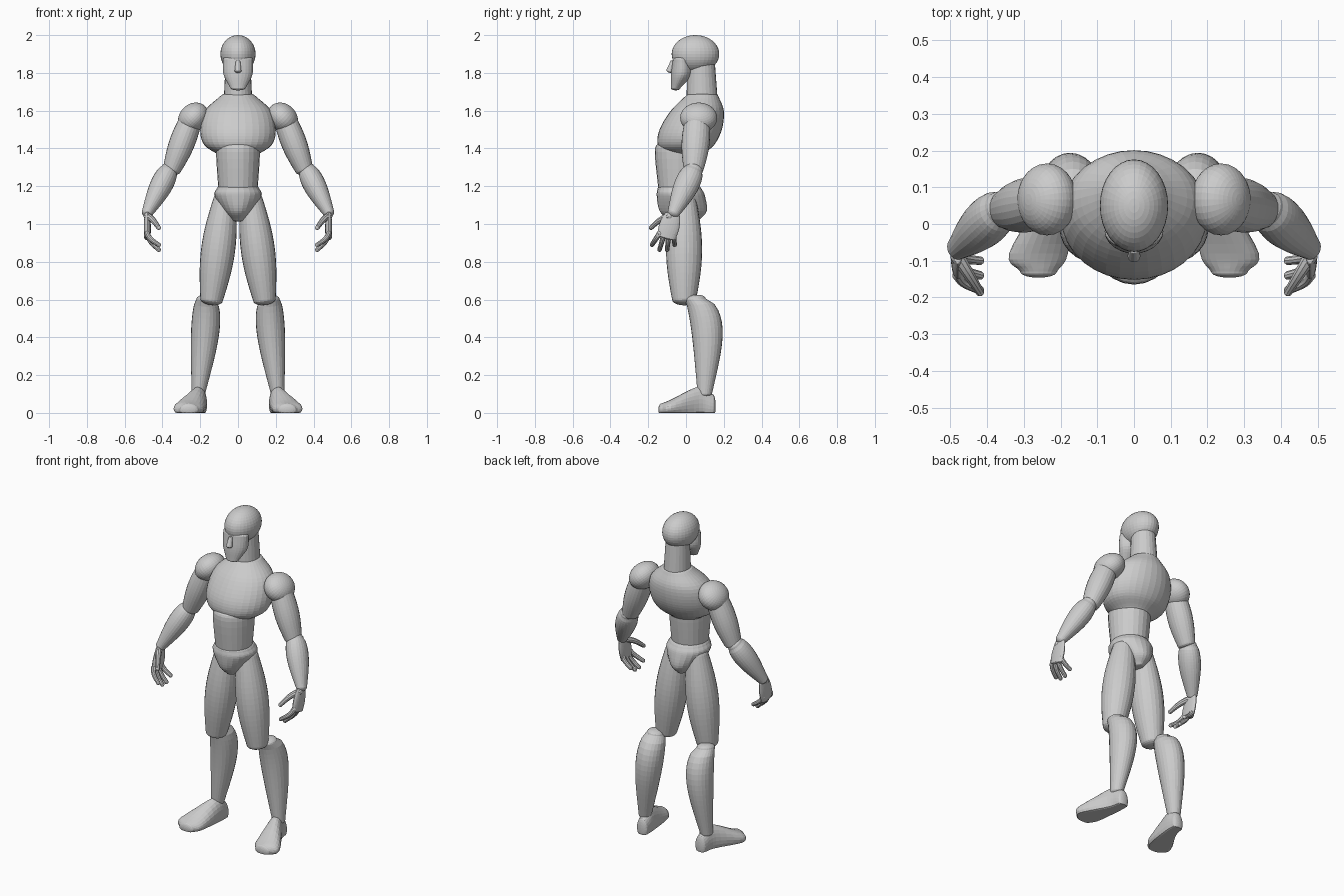
import bpy, bmesh, math
from mathutils import Vector, Matrix

cube = bpy.data.objects.get("Cube")
if cube:
    bpy.data.objects.remove(cube, do_unlink=True)

shade = (.6, .6, .6, 1)
grey = bpy.data.materials.new("mannequin grey")
grey.use_nodes = True
grey.diffuse_color = shade
grey.node_tree.nodes["Principled BSDF"].inputs["Base Color"].default_value = shade

Y, Z = Vector((0, 1, 0)), Vector((0, 0, 1))


def finish(bm, name, side):
    """Turn a bmesh into an object, mirrored for the right side."""
    bm.transform(Matrix.Diagonal((side, 1, 1, 1)))
    bmesh.ops.recalc_face_normals(bm, faces=bm.faces)
    mesh = bpy.data.meshes.new(name)
    bm.to_mesh(mesh)
    bm.free()
    mesh.materials.append(grey)
    bpy.context.collection.objects.link(bpy.data.objects.new(name, mesh))


def ellipsoid(name, centre, radii, tilt=0, side=1):
    bm = bmesh.new()
    bmesh.ops.create_uvsphere(bm, u_segments=32, v_segments=20, radius=1)
    bm.transform(Matrix.Translation(centre) @ Matrix.Rotation(tilt, 4, 'Y')
                 @ Matrix.Diagonal((*radii, 1)))
    finish(bm, name, side)


def dome(section, direction, length):
    """Shrinking sections that round off one end of a tube."""
    centre, normal, width, depth = section
    for step in range(1, 6):
        angle = step * math.pi / 11
        reach = direction * length * min(width, depth) * math.sin(angle)
        scale = math.cos(angle)
        yield centre + normal * reach, normal, width * scale, depth * scale


def tube(name, sections, side=1, cap=.5, sides=24, floor=False):
    """Skin elliptical sections given as (centre, normal, width, depth)."""
    start = list(dome(sections[0], -1, cap))
    sections = start[::-1] + sections + list(dome(sections[-1], 1, cap))
    bm = bmesh.new()
    loops = []
    for centre, normal, width, depth in sections:
        up = Z if abs(normal.y) > .9 else Y
        v = (up - normal * normal.dot(up)).normalized()
        u = v.cross(normal)
        loop = []
        for k in range(sides):
            angle = math.tau * k / sides
            co = centre + u * width * math.cos(angle) + v * depth * math.sin(angle)
            if floor:
                co.z = max(co.z, 0)
            loop.append(bm.verts.new(co))
        loops.append(loop)
    for a, b in zip(loops, loops[1:]):
        for k in range(sides):
            bm.faces.new((a[k - 1], a[k], b[k], b[k - 1]))
    bm.faces.new(loops[0])
    bm.faces.new(loops[-1])
    finish(bm, name, side)


def limb(name, start, end, thick, swell=0, bow=(0, 0, 0), skew=1, depth=1, **options):
    """Tapered limb: a muscle wave swells the radius and bows the axis."""
    start, end, bow = Vector(start), Vector(end), Vector(bow)
    normal = (end - start).normalized()
    sections = []
    for i in range(17):
        t = i / 16
        wave = math.sin(math.pi * t ** skew)
        radius = thick[0] + (thick[1] - thick[0]) * t + swell * wave
        sections.append((start.lerp(end, t) + bow * wave, normal, radius, radius * depth))
    tube(name, sections, **options)


def spline(points, steps=5):
    """Smooth curve through a few control rows."""
    p = [Vector(q) for q in points]
    p = [p[0] * 2 - p[1]] + p + [p[-1] * 2 - p[-2]]
    for a, b, c, d in zip(p, p[1:], p[2:], p[3:]):
        for i in range(steps):
            t = i / steps
            bend = (a * 2 - b * 5 + c * 4 - d) * t + (b * 3 - a - c * 3 + d) * t * t
            yield b + ((c - a) + bend) * t / 2
    yield p[-2]


def trunk(name, levels, **options):
    """Central body part from rows of (height, half width, front, back)."""
    tube(name, [(Vector((0, (front + back) / 2, z)), -Z, width, (back - front) / 2)
                for z, width, front, back in spline(levels)], **options)


def foot(name, levels, side):
    """Flat-soled foot from rows of (y, x, half width, top height)."""
    tube(name, [(Vector((x, y, top * .35)), -Y, width, top * .65)
                for y, x, width, top in spline(levels)], side=side, floor=True)


# Head and neck
ellipsoid("cranium", (0, .05, 1.9), (.093, .126, .1))
trunk("face", [(1.87, .08, -.07, .03), (1.79, .076, -.08, .03), (1.72, .04, -.08, -.03)])
limb("nose", (0, -.07, 1.86), (0, -.087, 1.81), (.012, .018), sides=12)
limb("neck", (0, .08, 1.87), (0, .085, 1.66), (.065, .075), depth=1.1)

# Torso
trunk("chest", [(1.68, .09, 0, .17), (1.6, .175, -.08, .2), (1.5, .2, -.14, .19),
                (1.42, .18, -.15, .15), (1.37, .11, -.11, .09)], sides=32, cap=.15)
trunk("abdomen", [(1.43, .1, -.14, .07), (1.38, .116, -.165, .085), (1.13, .1, -.14, .06)], cap=.2)
trunk("pelvis", [(1.19, .112, -.15, .08), (1.15, .125, -.155, .1),
                 (1.07, .08, -.14, .11), (1.02, .036, -.09, .07)], cap=.2)

for label, side in (("left", 1), ("right", -1)):
    # Leg
    limb(label + "_thigh", (.07, -.01, 1.13), (.14, -.01, .6), (.06, .06), swell=.03,
         depth=1.06, side=side)
    limb(label + "_shin", (.17, .05, .6), (.21, .1, .1), (.05, .035), swell=.03,
         bow=(-.01, .045, 0), skew=.6, depth=1.1, side=side)
    foot(label + "_foot", [(.14, .2, .035, .1), (.07, .21, .045, .14),
                           (-.08, .26, .08, .07), (-.13, .26, .05, .05)], side)

    # Arm
    ellipsoid(label + "_shoulder", (.237, .067, 1.562), (.088, .098, .073), math.pi / 4, side)
    limb(label + "_upper_arm", (.25, .06, 1.55), (.35, .04, 1.29), (.06, .048), swell=.013,
         depth=1.1, side=side)
    limb(label + "_forearm", (.365, .04, 1.285), (.48, -.065, 1.06), (.045, .03), swell=.02,
         skew=.7, depth=1.1, cap=.8, side=side)

    # Hand
    limb(label + "_palm", (.48, -.07, 1.05), (.48, -.105, .93), (.014, .017), swell=.003,
         depth=2.9, side=side)
    limb(label + "_thumb", (.48, -.09, 1.04), (.42, -.185, .98), (.02, .012), bow=(0, 0, .01),
         cap=1, sides=10, side=side)
    for i, finger in enumerate(("index", "middle", "ring", "little")):
        reach = .89 - .03 * math.sin(math.pi * i / 3)
        limb(f"{label}_{finger}_finger", (.48, -.14 + .025 * i, .95), (.42, -.18 + .04 * i, reach),
             (.015, .012), bow=(.012, 0, 0), cap=1, sides=10, side=side)
